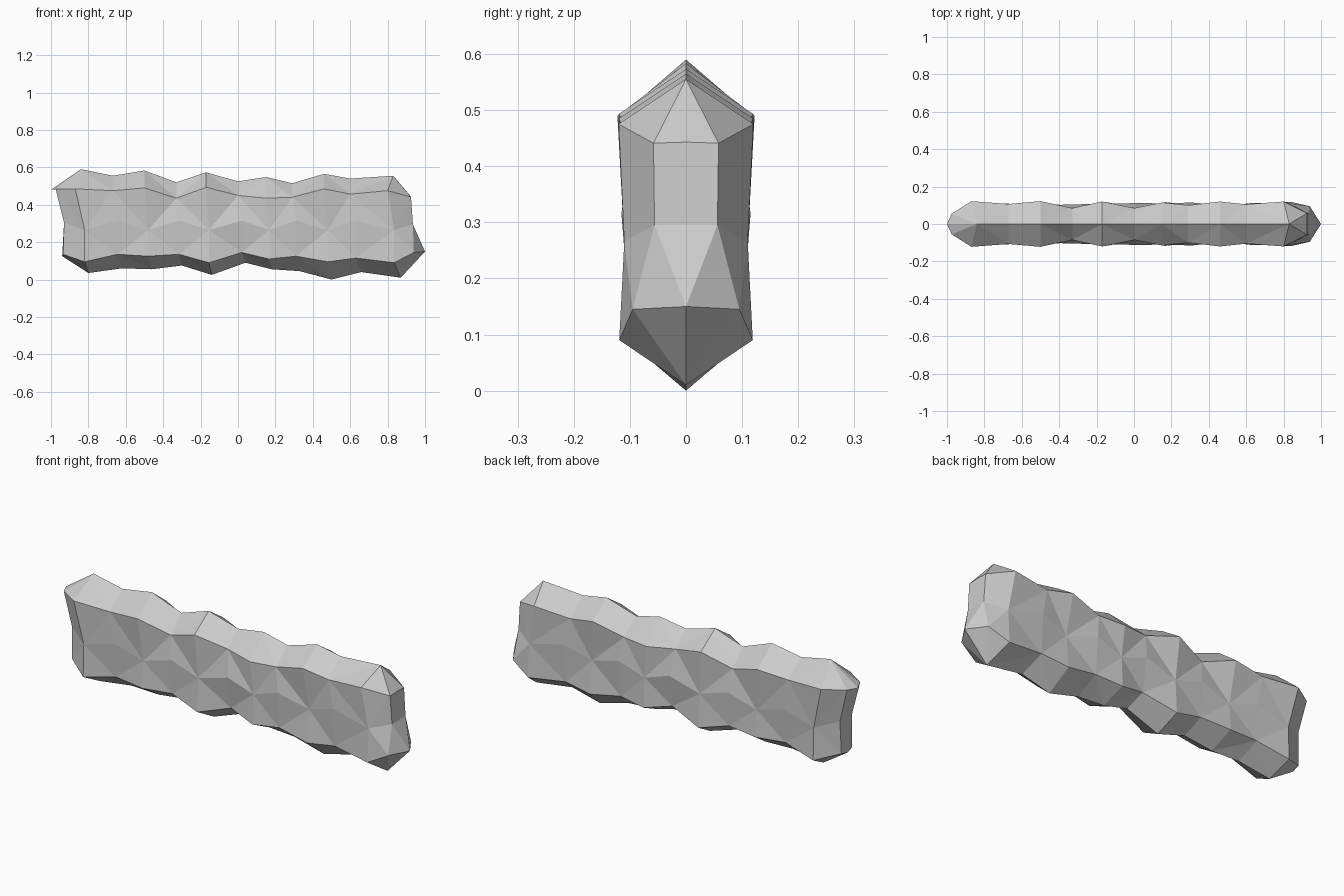
import bpy, bmesh

# Slices along the wall: ridge (x, z), shoulder z, lower edge z, keel (x, z), half widths shoulder / middle / lower
slices = [
    (-0.84, 0.595, 0.490, 0.100, -0.80, 0.040, 0.122, 0.110, 0.115),
    (-0.67, 0.560, 0.480, 0.140, -0.62, 0.065, 0.107, 0.108, 0.095),
    (-0.50, 0.588, 0.495, 0.130, -0.46, 0.060, 0.122, 0.100, 0.110),
    (-0.33, 0.525, 0.440, 0.140, -0.30, 0.080, 0.085, 0.105, 0.095),
    (-0.17, 0.578, 0.498, 0.095, -0.14, 0.030, 0.120, 0.108, 0.118),
    (0.00, 0.530, 0.455, 0.150, 0.04, 0.095, 0.085, 0.112, 0.085),
    (0.15, 0.553, 0.440, 0.115, 0.18, 0.060, 0.115, 0.110, 0.117),
    (0.29, 0.520, 0.445, 0.130, 0.33, 0.050, 0.100, 0.115, 0.100),
    (0.46, 0.570, 0.490, 0.100, 0.50, 0.005, 0.120, 0.095, 0.112),
    (0.60, 0.545, 0.462, 0.120, 0.66, 0.045, 0.105, 0.112, 0.100),
    (0.80, 0.560, 0.480, 0.095, 0.87, 0.015, 0.120, 0.110, 0.119),
]


def ring(top, side, bottom):
    """Closed eight-point loop, mirrored front to back."""
    front = [(x, -y, z) for x, y, z in side]
    back = [(x, y, z) for x, y, z in reversed(side)]
    return [(top[0], 0, top[1])] + front + [(bottom[0], 0, bottom[1])] + back


# Pointed left end, then the body, then the pointed right end
rings = [ring((-1, 0.485),
              [(-0.975, 0.055, 0.488), (-0.93, 0.05, 0.31), (-0.935, 0.045, 0.14)],
              (-0.94, 0.13))]
for i, (xt, zt, zs, zl, xb, zb, ws, wm, wl) in enumerate(slices):
    xm = (xt + xb) / 2
    zm = 0.27 + (0.05 if i % 2 else 0)
    xs = xt - 0.03 if i == 0 else xt
    side = [(xs, ws, zs), (xm, wm, zm), (xm, wl, zl)]
    rings.append(ring((0.83 if i == 10 else xt, zt), side, (xb, zb)))
rings.append(ring((0.925, 0.448),
                  [(0.925, 0.058, 0.446), (0.935, 0.056, 0.30), (0.94, 0.095, 0.15)],
                  (1.0, 0.155)))

# Loft the slices and close both ends
bm = bmesh.new()
loops = [[bm.verts.new(p) for p in r] for r in rings]
n = 8
for i, (a, b) in enumerate(zip(loops, loops[1:])):
    for j in range(n):
        k = (j + 1) % n
        if (i + j) % 2:
            bm.faces.new((a[j], a[k], b[k]))
            bm.faces.new((a[j], b[k], b[j]))
        else:
            bm.faces.new((a[j], a[k], b[j]))
            bm.faces.new((a[k], b[k], b[j]))
for r in (loops[0], loops[-1]):
    bm.faces.new((r[0], r[1], r[7]))
    bm.faces.new((r[1], r[2], r[6], r[7]))
    bm.faces.new((r[2], r[4], r[6]))
    bm.faces.new((r[2], r[3], r[4]))
    bm.faces.new((r[4], r[5], r[6]))
bmesh.ops.recalc_face_normals(bm, faces=bm.faces)

mesh = bpy.data.meshes.new("rock_wall")
bm.to_mesh(mesh)
bm.free()
wall = bpy.data.objects.new("rock_wall", mesh)
bpy.context.collection.objects.link(wall)

# Settle on the ground
low = min(v.co.z for v in mesh.vertices)
for v in mesh.vertices:
    v.co.z -= low
